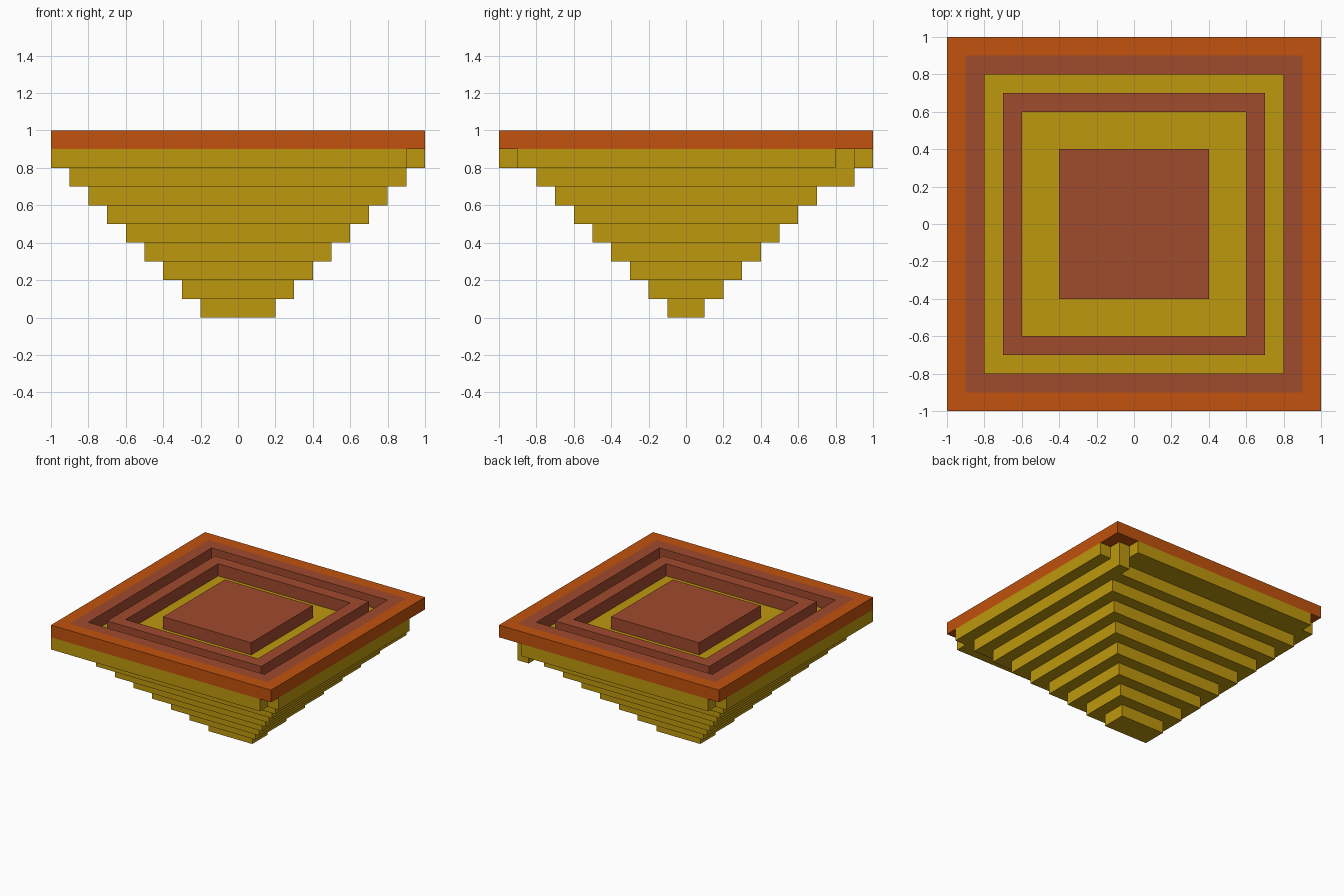
import bpy
import bmesh

cube = bpy.data.objects.get("Cube")
if cube:
    bpy.data.objects.remove(cube, do_unlink=True)

STEP = 0.1


def make_material(name, rgb):
    mat = bpy.data.materials.new(name)
    mat.use_nodes = True
    mat.diffuse_color = (*rgb, 1)
    mat.node_tree.nodes["Principled BSDF"].inputs["Base Color"].default_value = (*rgb, 1)
    return mat


yellow = make_material("mustard_yellow", (0.515, 0.314, 0.0045))
orange = make_material("burnt_orange", (0.533, 0.084, 0.004))
brick = make_material("brick_red", (0.352, 0.069, 0.027))


def finish(name, bm, mats):
    bmesh.ops.recalc_face_normals(bm, faces=bm.faces)
    mesh = bpy.data.meshes.new(name)
    bm.to_mesh(mesh)
    bm.free()
    for mat in mats:
        mesh.materials.append(mat)
    obj = bpy.data.objects.new(name, mesh)
    bpy.context.collection.objects.link(obj)
    return obj


def prism(name, outline, z, mat):
    """Extrude a flat outline upward by one step."""
    bm = bmesh.new()
    face = bm.faces.new([bm.verts.new((x, y, z)) for x, y in outline])
    extruded = bmesh.ops.extrude_face_region(bm, geom=[face])["geom"]
    verts = [v for v in extruded if isinstance(v, bmesh.types.BMVert)]
    bmesh.ops.translate(bm, verts=verts, vec=(0, 0, STEP))
    return finish(name, bm, [mat])


def rect(x0, x1, y0, y1):
    return [(x0, y0), (x1, y0), (x1, y1), (x0, y1)]


def square_frame(name, radii, z, mats):
    """Square ring one step high; each band between two radii has its own material."""
    bm = bmesh.new()
    loops = [[[bm.verts.new((x, y, h)) for x, y in rect(-r, r, -r, r)]
              for h in (z, z + STEP)] for r in radii]

    def bridge(a, b, index):
        for i in range(4):
            j = (i + 1) % 4
            bm.faces.new((a[i], a[j], b[j], b[i])).material_index = index

    last = len(mats) - 1
    bridge(*loops[0], 0)
    bridge(*loops[-1], last)
    for k in range(last + 1):
        for level in (0, 1):
            bridge(loops[k][level], loops[k + 1][level], k)
    return finish(name, bm, mats)


# Stepped base, widening upward
for n in range(8):
    hx, hy = (n + 2) * STEP, (n + 1) * STEP
    prism(f"base_step_{n + 1}", rect(-hx, hx, -hy, hy), n * STEP, yellow)

# Single block tucked under the notched back corner
prism("corner_block", rect(0.8, 0.9, 0.8, 0.9), 0.7, yellow)

# Top yellow layer with notched corners
prism("notched_floor", [(-1, -1), (0.9, -1), (0.9, -0.9), (1, -0.9), (1, 0.8), (0.9, 0.8),
                        (0.9, 0.9), (0.8, 0.9), (0.8, 1), (-0.9, 1), (-0.9, 0.9), (-1, 0.9)],
      0.8, yellow)

# Raised rims and central slab
square_frame("outer_rim", (1.0, 0.9, 0.8), 0.9, [orange, brick])
square_frame("inner_rim", (0.7, 0.6), 0.9, [brick])
prism("centre_slab", rect(-0.4, 0.4, -0.4, 0.4), 0.9, brick)
